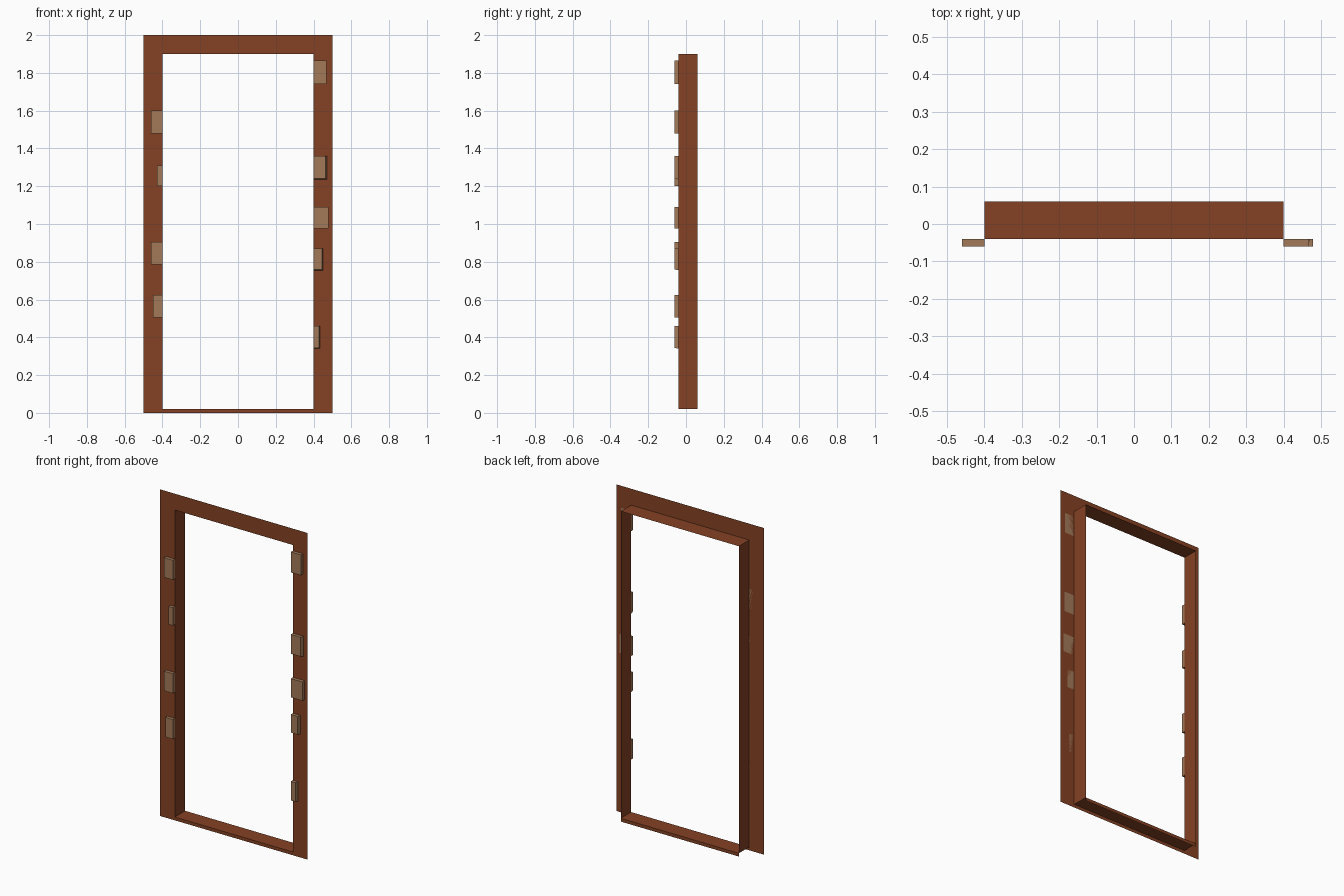
import bpy

if "Cube" in bpy.data.objects:
    bpy.data.objects.remove(bpy.data.objects["Cube"])

FRONT, BACK, PROUD = -0.04, 0.06, -0.06
INNER, OUTER = 0.4, 0.5
SILL, HEAD, TOP = 0.02, 1.9, 2.0


def material(name, colour):
    m = bpy.data.materials.new(name)
    m.diffuse_color = (*colour, 1)
    m.use_nodes = True
    m.node_tree.nodes["Principled BSDF"].inputs["Base Color"].default_value = m.diffuse_color
    return m


wood = material("dark wood", (0.235, 0.054, 0.018))
pale = material("pale wood", (0.367, 0.195, 0.102))


def add_mesh(name, verts, faces, mat):
    me = bpy.data.meshes.new(name)
    me.from_pydata(verts, [], faces)
    me.materials.append(mat)
    me.update()
    ob = bpy.data.objects.new(name, me)
    bpy.context.collection.objects.link(ob)
    return ob


def corners(x, z0, z1, y):
    return [(-x, y, z0), (x, y, z0), (x, y, z1), (-x, y, z1)]


# Flat front casing around the opening
add_mesh("front_casing",
         corners(OUTER, 0, TOP, FRONT) + corners(INNER, SILL, HEAD, FRONT),
         [(i, (i + 1) % 4, (i + 1) % 4 + 4, i + 4) for i in range(4)], wood)

# Lining sheets running back through the opening
add_mesh("opening_lining",
         corners(INNER, SILL, HEAD, FRONT) + corners(INNER, SILL, HEAD, BACK),
         [(i, (i + 1) % 4, (i + 1) % 4 + 4, i + 4) for i in range(4)], wood)

# Narrow riser under the back of the sill
add_mesh("sill_back_riser", corners(INNER, 0, SILL, BACK), [(3, 2, 1, 0)], wood)

# Small plates on the casing: side, width, bottom, top, slope of outer and lower edges
plates = [(-1, 0.06, 1.48, 1.60, 0), (-1, 0.028, 1.20, 1.31, 0),
          (-1, 0.06, 0.785, 0.905, 0), (-1, 0.05, 0.505, 0.625, 0),
          (1, 0.068, 1.74, 1.865, 0), (1, 0.071, 1.235, 1.36, 0.007),
          (1, 0.079, 0.975, 1.09, 0), (1, 0.05, 0.755, 0.87, 0.004),
          (1, 0.034, 0.34, 0.46, 0.004)]
for side, w, z0, z1, slope in plates:
    verts = []
    for y, s in ((PROUD, slope), (FRONT, 0)):
        a, b = side * INNER, side * (INNER + w - s)
        verts += [(a, y, z0 + s), (b, y, z0 + s), (b, y, z1), (a, y, z1)]
    faces = [(0, 1, 2, 3), (7, 6, 5, 4)]
    faces += [(i, i + 4, (i + 1) % 4 + 4, (i + 1) % 4) for i in range(4)]
    if side < 0:
        faces = [f[::-1] for f in faces]
    add_mesh("trim_plate", verts, faces, pale)
